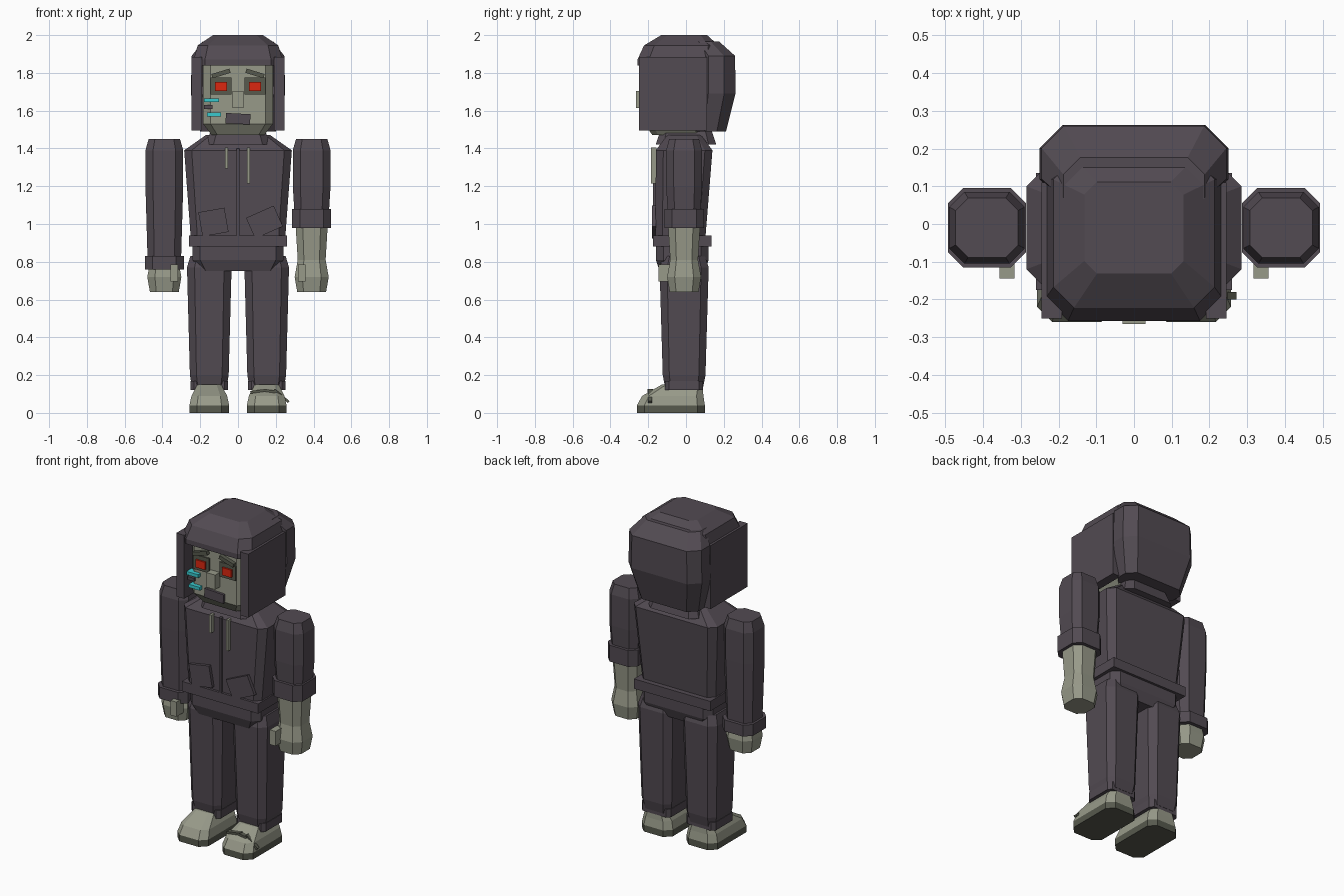
import bpy, bmesh
from math import radians
from mathutils import Matrix

cube = bpy.data.objects.get("Cube")
if cube:
    bpy.data.objects.remove(cube)


def material(name, *rgb):
    mat = bpy.data.materials.new(name)
    mat.use_nodes = True
    mat.diffuse_color = (*rgb, 1)
    shader = mat.node_tree.nodes["Principled BSDF"]
    shader.inputs["Base Color"].default_value = (*rgb, 1)
    return mat


cloth = material("dusky purple cloth", .084, .069, .084)
skin = material("pale grey skin", .31, .32, .25)
olive = material("dark olive", .095, .1, .075)
red = material("eye red", .72, .02, .005)
cyan = material("cyan", .04, .58, .61)


def finish(name, bm, mat):
    mesh = bpy.data.meshes.new(name)
    bmesh.ops.recalc_face_normals(bm, faces=bm.faces)
    bm.to_mesh(mesh)
    bm.free()
    mesh.materials.append(mat)
    obj = bpy.data.objects.new(name, mesh)
    bpy.context.collection.objects.link(obj)


def column(name, mat, centre, half, levels, corner=.04):
    """Stack of chamfered rectangles; each level is (height, scale, optional y shift)."""
    bm = bmesh.new()
    (cx, cy), (w, d) = centre, half
    quarter = [(w - corner, d), (w, d - corner)]
    outline = (quarter + [(x, -y) for x, y in reversed(quarter)]
               + [(-x, -y) for x, y in quarter] + [(-x, y) for x, y in reversed(quarter)])
    rings = []
    for z, scale, *shift in levels:
        rings.append([bm.verts.new((cx + x * scale, cy + y * scale + sum(shift), z))
                      for x, y in outline])
    for low, high in zip(rings, rings[1:]):
        for i in range(len(outline)):
            bm.faces.new((low[i - 1], low[i], high[i], high[i - 1]))
    bm.faces.new(rings[0])
    bm.faces.new(rings[-1])
    finish(name, bm, mat)


def box(name, mat, centre, size, turn=0):
    """Box, optionally turned in the front plane."""
    bm = bmesh.new()
    placement = (Matrix.Translation(centre) @ Matrix.Rotation(radians(turn), 4, 'Y')
                 @ Matrix.Diagonal((*size, 1)))
    bmesh.ops.create_cube(bm, size=1, matrix=placement)
    finish(name, bm, mat)


sides = ((-1, "right_"), (1, "left_"))

# Torso, belt, hem and collar
column("torso", cloth, (0, -.01), (.285, .15), [(.9, .87, -.02), (1.39, 1), (1.47, .6)])
box("belt", cloth, (0, -.02, .91), (.52, .31, .06))
column("jacket_hem", cloth, (0, -.02), (.24, .14), [(.75, .85), (.81, 1), (.89, 1)])
column("collar", cloth, (0, 0), (.17, .16), [(1.42, 1), (1.5, .84)])

# Jacket zip, pockets and drawstrings
box("zip", cloth, (0, -.165, 1.17), (.015, .02, .46))
box("right_pocket", cloth, (-.13, -.17, 1.01), (.14, .02, .13), -10)
box("left_pocket", cloth, (.14, -.17, 1.01), (.16, .02, .12), -24)
box("right_drawstring", skin, (-.06, -.17, 1.35), (.015, .03, .11))
box("left_drawstring", skin, (.055, -.17, 1.31), (.015, .03, .19))

for s, label in sides:
    # Arms: the left sleeve is rolled up, the right one is full length
    wrist, cuff_height = (.98, .1) if s > 0 else (.76, .07)
    arm = (s * .39, -.01)
    column(label + "sleeve", cloth, arm, (.1, .095),
           [(wrist + .03, .88), (1.2, 1), (1.39, 1), (1.45, .83)])
    column(label + "cuff", cloth, arm, (.103, .105), [(wrist, 1), (wrist + cuff_height, 1)])
    column(label + "hand", skin, arm, (.09, .09), [(.64, .85), (.72, 1), (.81, .82), (1, .95)])
    box(label + "thumb", skin, (s * .337, -.11, .74), (.04, .07, .09))

    # Legs and shoes
    leg, shoe, foot = (s * .152, -.01), (s * .152, -.08), (.105, .18)
    column(label + "leg", cloth, leg, (.118, .13), [(.14, .78), (.2, .87), (.77, 1), (.83, .85)])
    column(label + "trouser_cuff", cloth, leg, (.1, .1), [(.12, 1), (.17, 1)], corner=.02)
    column(label + "sole", olive, shoe, foot, [(0, 1), (.04, 1)])
    column(label + "shoe", skin, shoe, foot, [(.04, 1), (.09, .9, .01), (.15, .6, .06)])

    # Eyes and brows, facing forward
    eye = s * .09
    box(label + "eye_socket", olive, (eye, -.22, 1.73), (.11, .02, .09))
    box(label + "eye", red, (eye, -.23, 1.727), (.064, .02, .047))
    box(label + "brow", olive, (eye, -.23, 1.797), (.1, .03, .023), s * 17)

    # Hood side panel
    box(label + "hood_panel", cloth, (s * .218, -.07, 1.69), (.054, .36, .39))

# Loose lace on the left shoe
box("shoe_lace", olive, (.11, -.19, .115), (.09, .03, .013), -8)
box("lace_knot", olive, (.17, -.19, .115), (.06, .03, .013), 8)
box("loose_lace_end", olive, (.23, -.19, .09), (.1, .02, .013), 40)

# Head with nose, mouth and cheek bars
column("head", skin, (0, -.05), (.185, .17), [(1.47, .75), (1.53, 1), (1.86, 1)])
box("nose", skin, (0, -.24, 1.66), (.06, .05, .09))
box("mouth", cloth, (0, -.22, 1.557), (.13, .03, .055), 3)
box("upper_cheek_bar", cyan, (-.14, -.22, 1.655), (.08, .05, .02))
box("middle_cheek_bar", cloth, (-.157, -.21, 1.62), (.045, .05, .02))
box("lower_cheek_bar", cyan, (-.127, -.22, 1.58), (.075, .05, .02))

# Hood cap and rounded back
column("hood_cap", cloth, (0, -.04), (.235, .217),
       [(1.84, 1), (1.87, 1), (1.945, .91, .015), (2, .56, .03)], corner=.06)
column("hood_back", cloth, (0, .16), (.25, .102),
       [(1.49, .8, -.03), (1.69, 1), (1.89, .98), (1.965, .75, -.06)], corner=.06)
